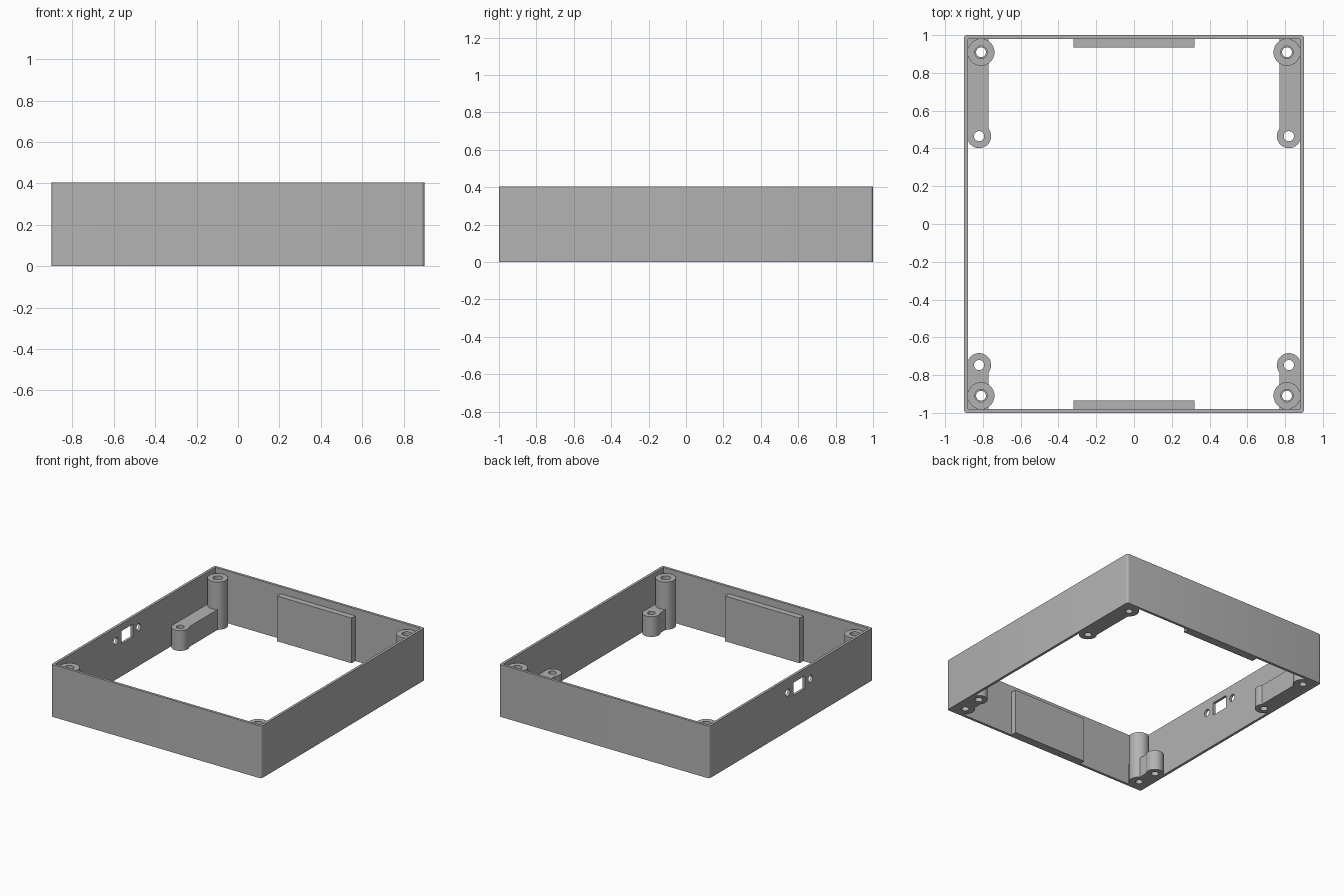
import bpy
import math

cube = bpy.data.objects.get("Cube")
if cube:
    bpy.data.objects.remove(cube, do_unlink=True)

HX, HY, H, WALL = 0.9, 1.0, 0.405, 0.02
IX, IY = HX - WALL, HY - WALL

grey = bpy.data.materials.new("plain grey")
grey.use_nodes = True
grey.diffuse_color = (0.45, 0.45, 0.45, 1)
grey.node_tree.nodes["Principled BSDF"].inputs["Base Color"].default_value = (0.45, 0.45, 0.45, 1)


def finish(obj, name):
    obj.name = name
    obj.data.materials.clear()
    obj.data.materials.append(grey)
    return obj


def box(name, lo, hi):
    mid = [(a + b) / 2 for a, b in zip(lo, hi)]
    bpy.ops.mesh.primitive_cube_add(size=1, location=mid)
    obj = bpy.context.object
    obj.scale = [abs(b - a) for a, b in zip(lo, hi)]
    bpy.ops.object.transform_apply(location=True, rotation=False, scale=True)
    return finish(obj, name)


def rod(name, x, y, z0, z1, r, along_x=False):
    """Upright cylinder, or one lying along x and centred at (x, y, z0) with length z1."""
    if along_x:
        bpy.ops.mesh.primitive_cylinder_add(vertices=32, radius=r, depth=z1, location=(x, y, z0),
                                            rotation=(0, math.pi / 2, 0))
    else:
        bpy.ops.mesh.primitive_cylinder_add(vertices=48, radius=r, depth=z1 - z0,
                                            location=(x, y, (z0 + z1) / 2))
    bpy.ops.object.transform_apply(location=True, rotation=True, scale=True)
    return finish(bpy.context.object, name)


def apply(obj, mod):
    bpy.ops.object.select_all(action="DESELECT")
    bpy.context.view_layer.objects.active = obj
    obj.select_set(True)
    bpy.ops.object.modifier_apply(modifier=mod.name)


def combine(obj, other, operation):
    mod = obj.modifiers.new("combine", "BOOLEAN")
    mod.operation, mod.solver, mod.object = operation, "EXACT", other
    apply(obj, mod)
    bpy.data.objects.remove(other, do_unlink=True)


def smooth(obj):
    bpy.ops.object.select_all(action="DESELECT")
    bpy.context.view_layer.objects.active = obj
    obj.select_set(True)
    bpy.ops.object.shade_smooth_by_angle(angle=math.radians(30))


# Outer frame: open ring of four thin walls with softened upright corners
frame = box("frame", (-HX, -HY, 0), (HX, HY, H))
weights = frame.data.attributes.new("bevel_weight_edge", "FLOAT", "EDGE")
for edge in frame.data.edges:
    a, b = (frame.data.vertices[i].co for i in edge.vertices)
    weights.data[edge.index].value = 1.0 if abs(a.z - b.z) > 0.1 else 0.0
bevel = frame.modifiers.new("corners", "BEVEL")
bevel.width, bevel.segments, bevel.limit_method = 0.015, 5, "WEIGHT"
apply(frame, bevel)
combine(frame, box("cut", (-IX, -IY, -1), (IX, IY, 1)), "DIFFERENCE")

# Socket opening with a screw hole on each side, in the -x wall
PY, PZ = -0.1, 0.3
combine(frame, box("cut", (-1, PY - 0.07, PZ - 0.05), (-0.8, PY + 0.07, PZ + 0.05)), "DIFFERENCE")
for side in (-1, 1):
    combine(frame, rod("cut", -HX, PY + side * 0.14, PZ, 0.2, 0.027, True), "DIFFERENCE")
smooth(frame)

# Thick pads inside the front and back walls
for side, name in ((-1, "front_pad"), (1, "back_pad")):
    ys = sorted((side * 0.934, side * IY))
    box(name, (-0.32, ys[0], 0), (0.32, ys[1], 0.35))

# Corner supports: tall post, low arm along the wall and a short post at its end
TALL, LOW = 0.37, 0.157
for sx, xname in ((-1, "right"), (1, "left")):
    for sy, yname, short_y in ((-1, "front", 0.747), (1, "back", 0.465)):
        tx, ty = sx * 0.81, sy * 0.909
        px, py = sx * 0.82, sy * short_y
        xs = sorted((sx * 0.77, sx * IX))
        ys = sorted((py, sy * IY))
        support = box(f"{yname}_{xname}_support", (xs[0], ys[0], 0), (xs[1], ys[1], LOW))
        combine(support, rod("part", px, py, 0, LOW, 0.0635), "UNION")
        combine(support, rod("part", tx, ty, 0, TALL, 0.0715), "UNION")
        combine(support, rod("cut", px, py, -1, 1, 0.027), "DIFFERENCE")
        combine(support, rod("cut", tx, ty, -1, 1, 0.026), "DIFFERENCE")
        combine(support, rod("cut", tx, ty, TALL - 0.15, 1, 0.033), "DIFFERENCE")
        smooth(support)
